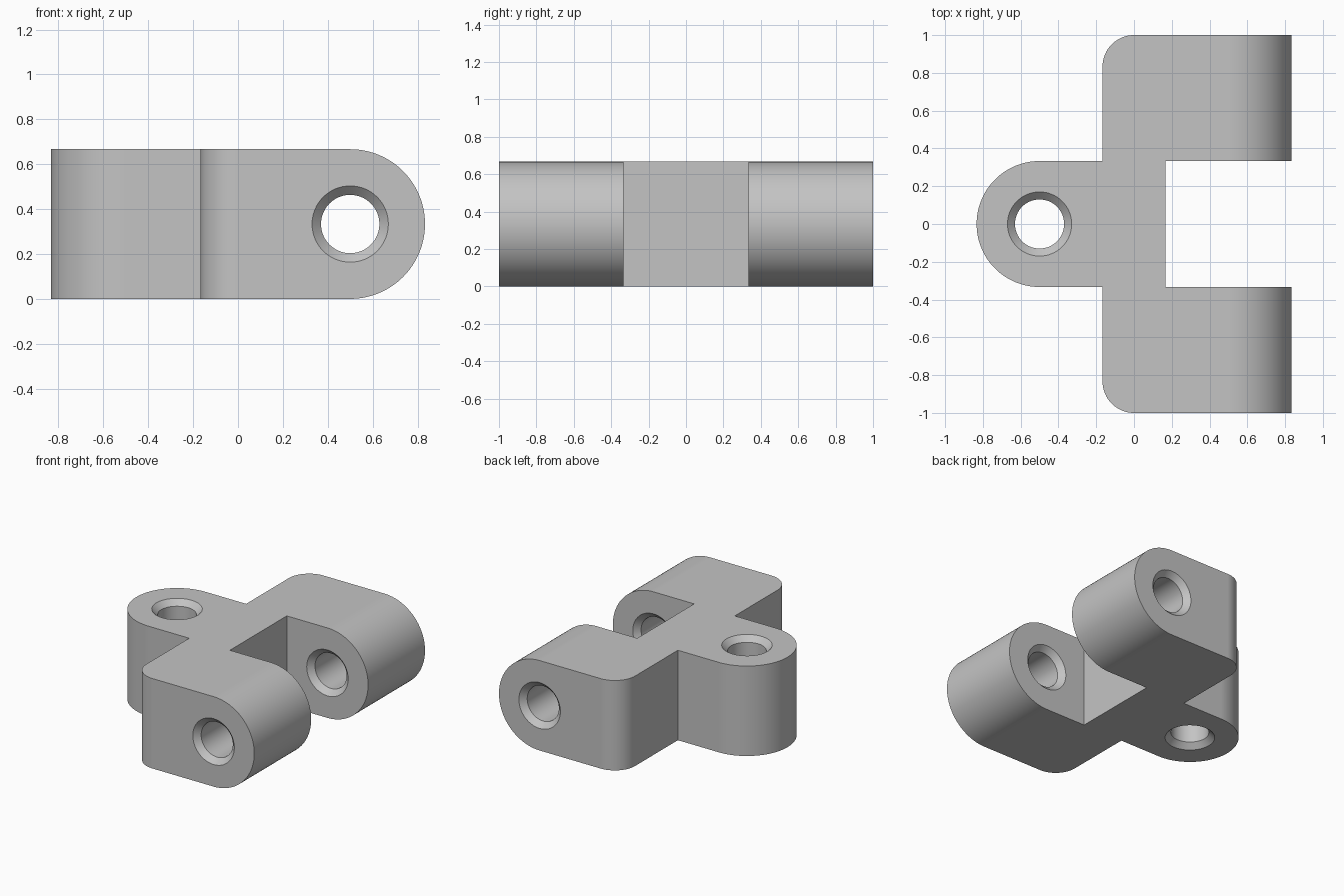
import bpy
import bmesh
from math import pi, cos, sin, radians
from mathutils import Matrix

cube = bpy.data.objects.get("Cube")
if cube:
    bpy.data.objects.remove(cube, do_unlink=True)

U = 1 / 6            # base module of the part
H = 4 * U            # thickness
R = 2 * U            # radius of the rounded lugs
BORE, RIM = 0.13, 0.17
SINK = RIM - BORE    # countersink depth

grey = bpy.data.materials.new("matte grey")
grey.use_nodes = True
grey.diffuse_color = (0.55, 0.55, 0.55, 1)
grey.node_tree.nodes["Principled BSDF"].inputs["Base Color"].default_value = grey.diffuse_color


def arc(cx, cy, r, start, end, steps):
    angles = [radians(start + (end - start) * i / steps) for i in range(steps + 1)]
    return [(cx + r * cos(a), cy + r * sin(a)) for a in angles]


def add_object(name, bm):
    bmesh.ops.recalc_face_normals(bm, faces=bm.faces)
    mesh = bpy.data.meshes.new(name)
    bm.to_mesh(mesh)
    bm.free()
    mesh.materials.append(grey)
    obj = bpy.data.objects.new(name, mesh)
    bpy.context.collection.objects.link(obj)
    return obj


def prism(name, outline, low, high, upright=False):
    """Extrude an outline along z, or along y when upright."""
    bm = bmesh.new()
    place = (lambda a, b: (a, low, b)) if upright else (lambda a, b: (a, b, low))
    face = bm.faces.new([bm.verts.new(place(a, b)) for a, b in outline])
    extruded = bmesh.ops.extrude_face_region(bm, geom=[face])["geom"]
    move = (0, high - low, 0) if upright else (0, 0, high - low)
    bmesh.ops.translate(bm, vec=move,
                        verts=[v for v in extruded if isinstance(v, bmesh.types.BMVert)])
    return add_object(name, bm)


def bore_cutter(name, centre, rotation):
    """Through hole with a countersink at both ends of a lug."""
    half, over = H / 2, 0.05
    rings = [(-half - over, RIM + over), (-half + SINK, BORE),
             (half - SINK, BORE), (half + over, RIM + over)]
    bm = bmesh.new()
    loops = [[bm.verts.new((x, y, z)) for x, y in arc(0, 0, r, 0, 360, 64)[:-1]]
             for z, r in rings]
    for a, b in zip(loops, loops[1:]):
        for i in range(len(a)):
            bm.faces.new((a[i - 1], a[i], b[i], b[i - 1]))
    bm.faces.new(loops[0])
    bm.faces.new(loops[-1])
    bmesh.ops.transform(bm, matrix=Matrix.Translation(centre) @ rotation, verts=bm.verts)
    return add_object(name, bm)


def cut(obj, cutter, operation):
    """Apply a boolean and discard the helper."""
    cutter.hide_render = True
    mod = obj.modifiers.new("cut", "BOOLEAN")
    mod.object, mod.operation, mod.solver = cutter, operation, "EXACT"
    bpy.context.view_layer.objects.active = obj
    bpy.ops.object.modifier_apply(modifier=mod.name)
    bpy.data.objects.remove(cutter, do_unlink=True)


# Plan: rounded tongue, rounded back corners and a forked end
half_plan = [(U, R), (5 * U, R), (5 * U, 1)]
half_plan += arc(0, 1 - U, U, 90, 180, 16) + [(-U, R)]
half_plan += arc(-3 * U, 0, R, 90, 180, 32)
plan = half_plan + [(x, -y) for x, y in reversed(half_plan[:-1])]
body = prism("hinge_body", plan, 0, H)

# Side profile rounds the ends of the fork arms
side = [(-2, -1), (3 * U, -1), (3 * U, 0)] + arc(3 * U, R, R, -90, 90, 64)[1:]
side += [(3 * U, 2), (-2, 2)]
side = [(x, min(max(z, 0), H)) for x, z in side if 0 <= z <= H or x < 0]
cut(body, prism("side_profile", side, -2, 2, upright=True), "INTERSECT")

# Countersunk bores: one vertical in the tongue, one across each arm
cut(body, bore_cutter("tongue_bore", (-3 * U, 0, R), Matrix.Identity(4)), "DIFFERENCE")
for s in (-1, 1):
    cut(body, bore_cutter("arm_bore", (3 * U, s * 4 * U, R), Matrix.Rotation(pi / 2, 4, "X")),
        "DIFFERENCE")

# Smooth curves with crisp edges
bpy.ops.object.select_all(action="DESELECT")
body.select_set(True)
bpy.context.view_layer.objects.active = body
bpy.ops.object.shade_smooth_by_angle(angle=radians(30))
normals = body.modifiers.new("even_normals", "WEIGHTED_NORMAL")
normals.keep_sharp = True
